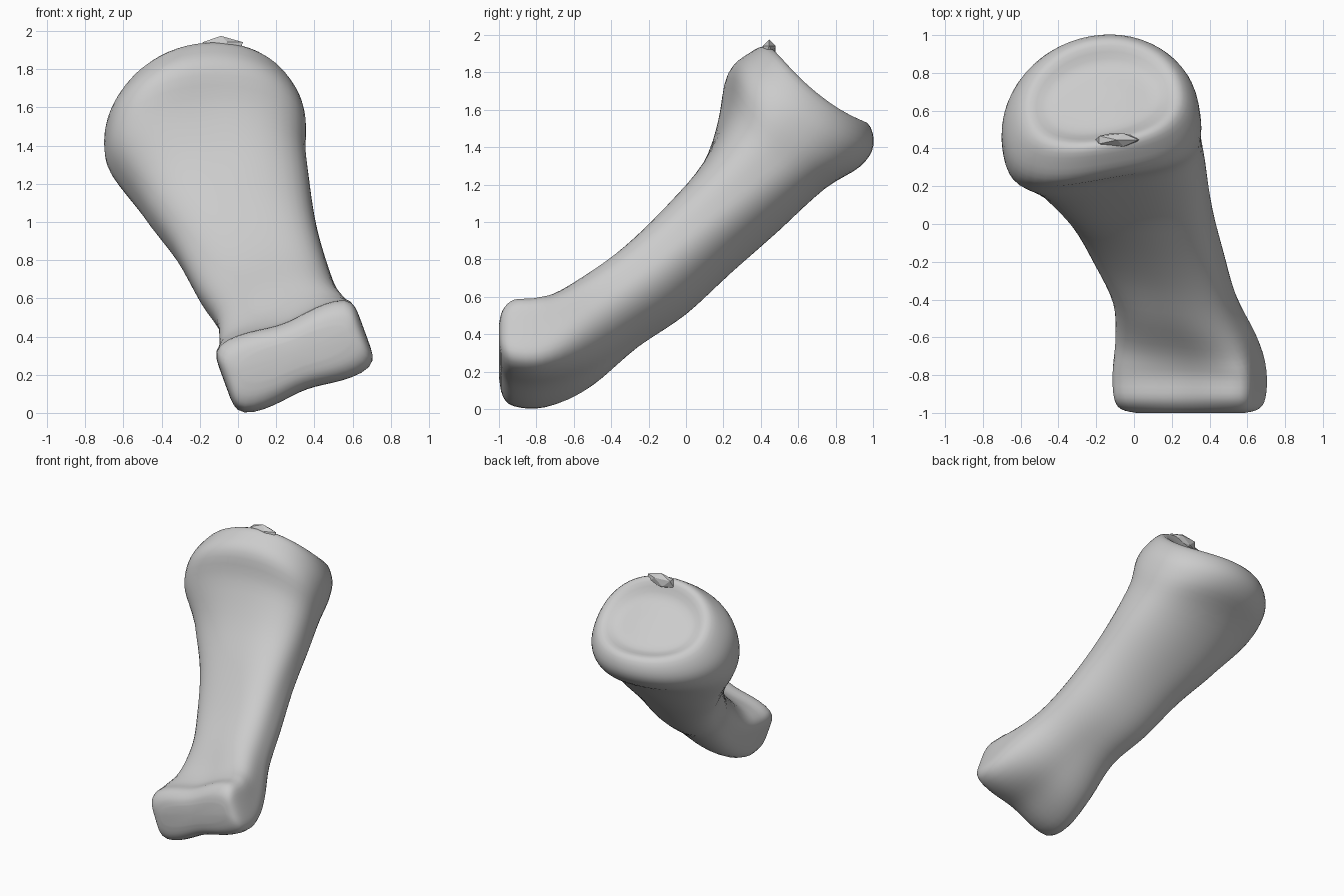
import bpy, bmesh, math
from mathutils import Vector

if "Cube" in bpy.data.objects:
    bpy.data.objects.remove(bpy.data.objects["Cube"])

SIDES = 56
STEPS = 4

bone_grey = bpy.data.materials.new("bone_grey")
bone_grey.use_nodes = True
colour = (0.6, 0.6, 0.6, 1)
bone_grey.diffuse_color = colour
bone_grey.node_tree.nodes["Principled BSDF"].inputs["Base Color"].default_value = colour

# Cross-sections from the lower joint to the upper joint:
# centre x, y, z, half width, half thickness, pitch, roll, squareness
SECTIONS = [
    (.30, -1.0, .31, .30, .08, 0, 20, 3),
    (.295, -.98, .30, .36, .15, 0, 20, 5),
    (.295, -.92, .30, .385, .20, 0, 20, 6),
    (.295, -.78, .30, .39, .21, 6, 20, 6),
    (.28, -.60, .365, .37, .21, 25, 20, 4),
    (.22, -.39, .52, .33, .21, 38, 18, 3),
    (.135, -.16, .68, .35, .22, 44, 16, 3),
    (.04, .07, .90, .38, .235, 46, 10, 3),
    (-.07, .29, 1.13, .45, .27, 48, 2, 3),
    (-.16, .475, 1.385, .515, .335, 52, -6, 2.8),
    (-.175, .59, 1.556, .53, .425, 53, -8, 2.5),
    (-.175, .672, 1.658, .50, .41, 53, -8, 2.3),
    (-.17, .70, 1.731, .41, .335, 53, -8, 2.2),
    (-.17, .665, 1.678, .28, .22, 53, -8, 2.1),
    (-.17, .66, 1.67, .10, .08, 53, -8, 2),
]


def blend(a, b, c, d, t):
    """Smooth interpolation through b and c."""
    return [q + t / 2 * (r - p + t * (2 * p - 5 * q + 4 * r - s + t * (3 * (q - r) + s - p)))
            for p, q, r, s in zip(a, b, c, d)]


def ring_points(section):
    x, y, z, width, depth, pitch, roll, square = section
    p, r = math.radians(pitch), math.radians(roll)
    shaft = min(1, max(0, pitch / 45))
    head = min(1, max(0, (pitch - 48) / 5))
    yaw = math.radians(6) * shaft
    along = Vector((0, math.cos(p), math.sin(p)))
    up = Vector((0, -math.sin(p), math.cos(p)))
    side = Vector((math.cos(yaw), 0, 0)) + along * math.sin(yaw)
    across = side * math.cos(r) + up * math.sin(r)
    dorsal = up * math.cos(r) - side * math.sin(r)
    points = []
    for i in range(SIDES):
        angle = math.tau * i / SIDES
        # The upper face is flatter; the underside of the shaft is round
        n = square if i <= SIDES / 2 else square + (2.1 - square) * shaft
        c, s = math.cos(angle), math.sin(angle)
        scale = (abs(c) ** n + abs(s) ** n) ** (-1 / n)
        u, v = c * scale, s * scale
        # Shallow groove between the two knuckles
        v *= 1 - 0.13 * (1 - shaft) * math.exp(-(u / 0.4) ** 2)
        # The upper joint is saddle-shaped, falling away at both sides
        drop = 0.45 * head * (u * width) ** 2
        points.append(Vector((x, y, z)) + across * u * width
                      + dorsal * v * depth - along * drop)
    return points


def finish(name, bm):
    bmesh.ops.recalc_face_normals(bm, faces=bm.faces)
    mesh = bpy.data.meshes.new(name)
    bm.to_mesh(mesh)
    bm.free()
    mesh.materials.append(bone_grey)
    obj = bpy.data.objects.new(name, mesh)
    bpy.context.collection.objects.link(obj)
    return obj


# Bone body lofted through the sections
bm = bmesh.new()
rings = []
last = len(SECTIONS) - 1
for i in range(last):
    keys = [SECTIONS[min(last, max(0, i + k))] for k in (-1, 0, 1, 2)]
    for step in range(STEPS):
        rings.append(ring_points(blend(*keys, step / STEPS)))
rings.append(ring_points(SECTIONS[last]))
loops = [[bm.verts.new(p) for p in ring] for ring in rings]
for low, high in zip(loops, loops[1:]):
    for i in range(SIDES):
        j = (i + 1) % SIDES
        bm.faces.new((low[i], low[j], high[j], high[i]))
for loop in (loops[0], loops[-1]):
    middle = bm.verts.new(sum((v.co for v in loop), Vector()) / SIDES)
    for i in range(SIDES):
        bm.faces.new((loop[i], loop[(i + 1) % SIDES], middle))
body = finish("bone_body", bm)
bpy.context.view_layer.objects.active = body
body.select_set(True)
bpy.ops.object.shade_smooth_by_angle(angle=math.radians(50))

# Rough crest on the upper rim
bm = bmesh.new()
bmesh.ops.create_icosphere(bm, subdivisions=1, radius=1)
for v in bm.verts:
    v.co = Vector((v.co.x * .13 - .09, v.co.y * .04 + .445, v.co.z * .06 + 1.915))
finish("rim_crest", bm)
